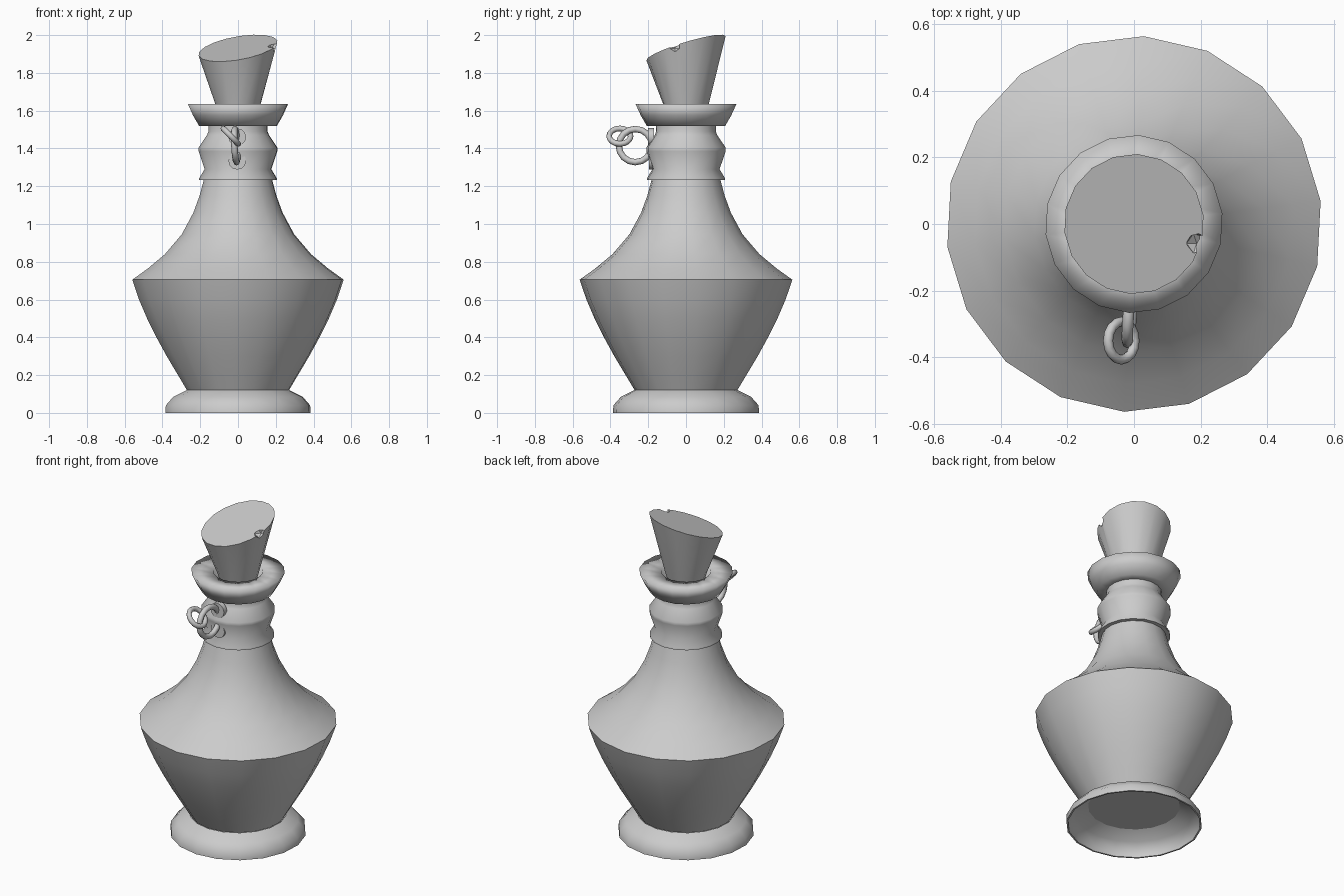
import bpy, bmesh, math
from mathutils import Vector

if "Cube" in bpy.data.objects:
    bpy.data.objects.remove(bpy.data.objects["Cube"])

SIDES = 18
OFFSET = math.radians(7)


def finish(name, bm, angle):
    bmesh.ops.recalc_face_normals(bm, faces=bm.faces[:])
    me = bpy.data.meshes.new(name)
    bm.to_mesh(me)
    bm.free()
    ob = bpy.data.objects.new(name, me)
    bpy.context.collection.objects.link(ob)
    smooth(ob, angle)
    return ob


def smooth(ob, angle):
    bpy.ops.object.select_all(action='DESELECT')
    ob.select_set(True)
    bpy.context.view_layer.objects.active = ob
    bpy.ops.object.shade_smooth_by_angle(angle=math.radians(angle))


def lathe(name, profile, angle=40, cap_start=False, cap_end=False, top=None):
    """Turn (radius, z) points round z; top(x, y) gives the last ring's height."""
    bm = bmesh.new()
    rings = []
    for k, (r, z) in enumerate(profile):
        ring = []
        for i in range(SIDES):
            a = OFFSET + math.tau * i / SIDES
            x, y = r * math.cos(a), r * math.sin(a)
            last = top and k == len(profile) - 1
            ring.append(bm.verts.new((x, y, top(x, y) if last else z)))
        rings.append(ring)
    for lo, hi in zip(rings, rings[1:]):
        for i in range(SIDES):
            j = (i + 1) % SIDES
            bm.faces.new((lo[i], lo[j], hi[j], hi[i]))
    if cap_start:
        bm.faces.new(rings[0][::-1])
    if cap_end:
        bm.faces.new(rings[-1])
    return finish(name, bm, angle)


def ring(name, loc, normal, major, minor, seg=16):
    rot = Vector(normal).to_track_quat('Z', 'Y').to_euler()
    bpy.ops.mesh.primitive_torus_add(location=loc, rotation=rot, major_radius=major,
                                     minor_radius=minor, major_segments=seg, minor_segments=8)
    ob = bpy.context.object
    ob.name = name
    smooth(ob, 60)


# Hollow flared foot
lathe("foot", [(.275, .12), (.345, .085), (.385, .04), (.387, 0), (.377, 0),
               (.375, .035), (.335, .078), (.262, .118)])

# Bottle body with recessed flat bottom
lathe("body", [(.272, .12), (.32, .2), (.38, .3), (.435, .4), (.485, .5), (.528, .6),
               (.564, .705), (.48, .765), (.39, .84), (.30, .945), (.238, 1.06),
               (.205, 1.15), (.182, 1.235)], cap_start=True)

# Collar mouldings round the neck
lathe("neck", [(.18, 1.232), (.207, 1.232), (.207, 1.242), (.178, 1.29), (.21, 1.385),
               (.21, 1.405), (.166, 1.47), (.158, 1.49), (.158, 1.53)], angle=62)

# Flared lip with the mouth opening
lathe("lip", [(.155, 1.52), (.208, 1.52), (.24, 1.575), (.267, 1.635), (.14, 1.63),
              (.135, 1.5)], angle=125)

# Stopper with a slanted top
stopper = lathe("stopper", [(.08, 1.5), (.12, 1.632), (.21, 1.93)], cap_start=True,
                cap_end=True, top=lambda x, y: 1.931 + .16 * x + .30 * y)

# Small chip in the stopper rim
bpy.ops.mesh.primitive_ico_sphere_add(subdivisions=1, radius=.034, location=(.188, -.058, 1.945))
chip = bpy.context.object
chip.name = "chip_cutter"
chip.hide_render = True
mod = stopper.modifiers.new("chip", 'BOOLEAN')
mod.object = chip
mod.operation = 'DIFFERENCE'
mod.solver = 'EXACT'
bpy.context.view_layer.objects.active = stopper
bpy.ops.object.modifier_apply(modifier=mod.name)
bpy.data.objects.remove(chip)

# Loop handle on the neck, the loose ring through it, and the two mounting bosses
ring("neck_loop", (-.012, -.268, 1.415), (1, -.08, .05), .088, .017)
ring("loose_ring", (-.038, -.35, 1.465), (.72, 0, .7), .057, .015)
for name, y, z in (("upper_boss", -.195, 1.46), ("lower_boss", -.19, 1.335)):
    bpy.ops.mesh.primitive_cylinder_add(vertices=12, radius=.047, depth=.03,
                                        location=(-.004, y + .01, z),
                                        rotation=(math.radians(90), 0, 0))
    boss = bpy.context.object
    boss.name = name
    smooth(boss, 40)
